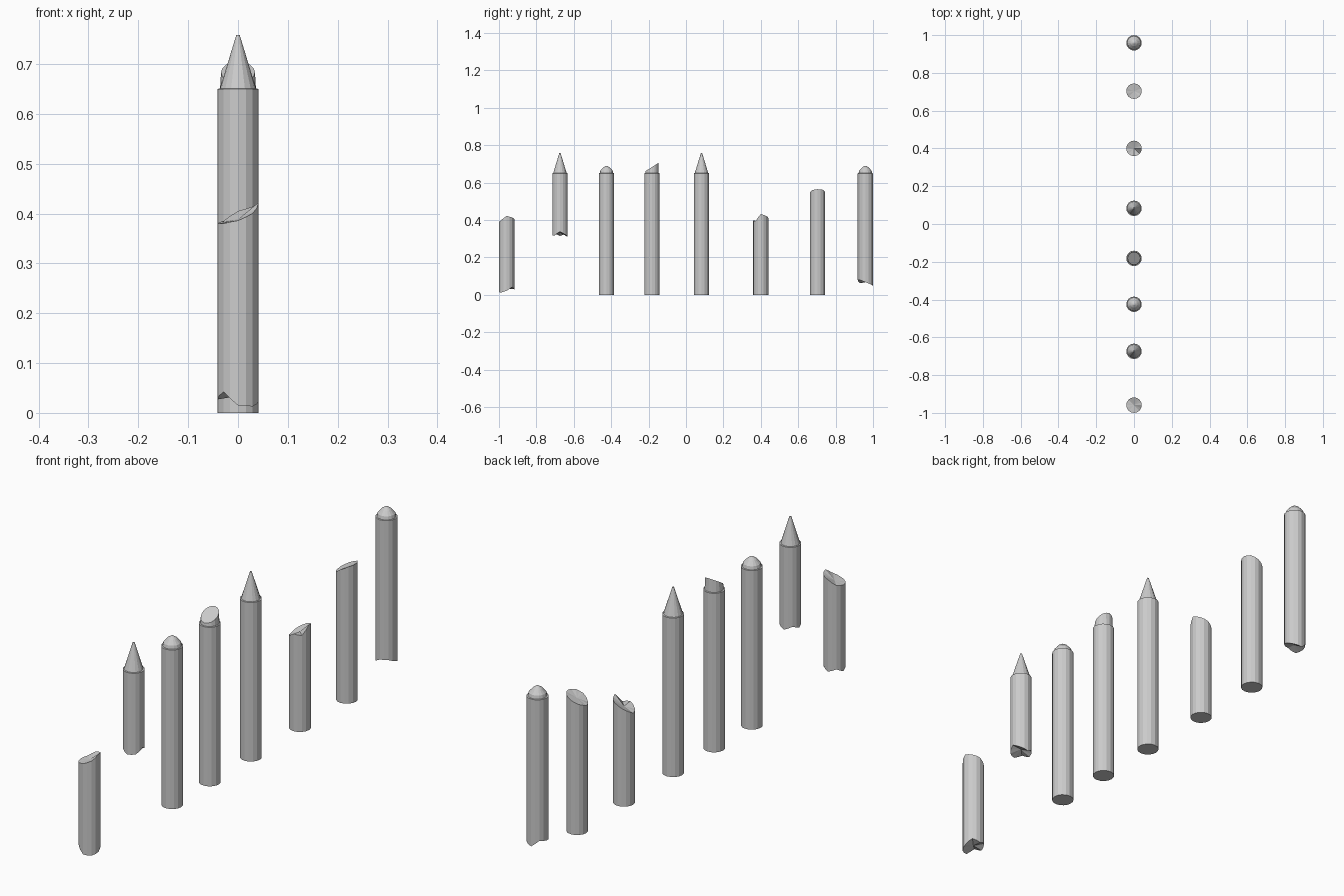
import bpy, bmesh, math

if "Cube" in bpy.data.objects:
    bpy.data.objects.remove(bpy.data.objects["Cube"])

N, R = 16, 0.041
TIP = [(0.036, 0.651), (0.0035, 0.758)]                                   # sharpened cone
DOME = [(0.036, 0.651), (0.033, 0.664), (0.018, 0.681), (0.004, 0.69)]    # worn round
STUB = [(0.036, 0.651)]


def spread(h):
    """Eight heights (every 45 degrees from +x) interpolated to N, or one constant."""
    if not isinstance(h, list):
        return [h] * N
    out = []
    for i in range(N):
        f = i * 8 / N
        k = int(f)
        out.append(h[k % 8] + (h[(k + 1) % 8] - h[k % 8]) * (f - k))
    return out


def crayon(name, y, bottom, top, point=(), slant=None, mid=(None, None)):
    bm = bmesh.new()

    def ring(r, heights):
        return [bm.verts.new((r * math.cos(2 * math.pi * i / N),
                              r * math.sin(2 * math.pi * i / N), z))
                for i, z in enumerate(heights)]

    def cap(loop, z, flip):
        # flat ends are one face, broken ends a fan to a centre point
        if z is None:
            bm.faces.new(loop[::-1] if flip else loop)
            return
        c = bm.verts.new((0, 0, z))
        for i in range(N):
            a, b = loop[i], loop[(i + 1) % N]
            bm.faces.new((b, a, c) if flip else (a, b, c))

    rings = [ring(R, spread(bottom)), ring(R, spread(top))]
    rings += [ring(r, [z] * N) for r, z in point]
    if slant:
        # worn-down tip, low at the front and high at the back
        r, lo, hi = slant
        rings.append(ring(r, [lo + (hi - lo) * (math.sin(2 * math.pi * i / N) + 1) / 2
                              for i in range(N)]))
    for a, b in zip(rings, rings[1:]):
        for i in range(N):
            j = (i + 1) % N
            bm.faces.new((a[i], a[j], b[j], b[i]))
    cap(rings[0], mid[0], True)
    cap(rings[-1], mid[1], False)
    me = bpy.data.meshes.new(name)
    bm.to_mesh(me)
    bm.free()
    ob = bpy.data.objects.new(name, me)
    ob.location.y = y
    bpy.context.collection.objects.link(ob)


# whole crayons
crayon("crayon_sharp", 0.083, 0, 0.65, TIP)
crayon("crayon_rounded", -0.425, 0, 0.65, DOME)
crayon("crayon_slanted", -0.182, 0, 0.65, STUB, slant=(0.034, 0.662, 0.705))

# broken pieces
crayon("broken_middle", -0.959,
       [0.022, 0.042, 0.030, 0.042, 0.027, 0.042, 0.015, 0.013],
       [0.422, 0.414, 0.405, 0.385, 0.380, 0.380, 0.386, 0.400], mid=(0.034, 0.388))
crayon("broken_sharp_half", -0.674,
       [0.338, 0.322, 0.310, 0.325, 0.315, 0.330, 0.315, 0.318], 0.65, TIP, mid=(0.335, None))
crayon("broken_base_short", 0.400, 0,
       [0.432, 0.422, 0.410, 0.392, 0.375, 0.378, 0.398, 0.394], mid=(None, 0.392))
crayon("broken_base_long", 0.703, 0,
       [0.565, 0.562, 0.548, 0.533, 0.522, 0.522, 0.545, 0.560], mid=(None, 0.541))
crayon("broken_round_half", 0.959,
       [0.068, 0.056, 0.048, 0.074, 0.068, 0.062, 0.080, 0.080], 0.65, DOME, mid=(0.075, None))
